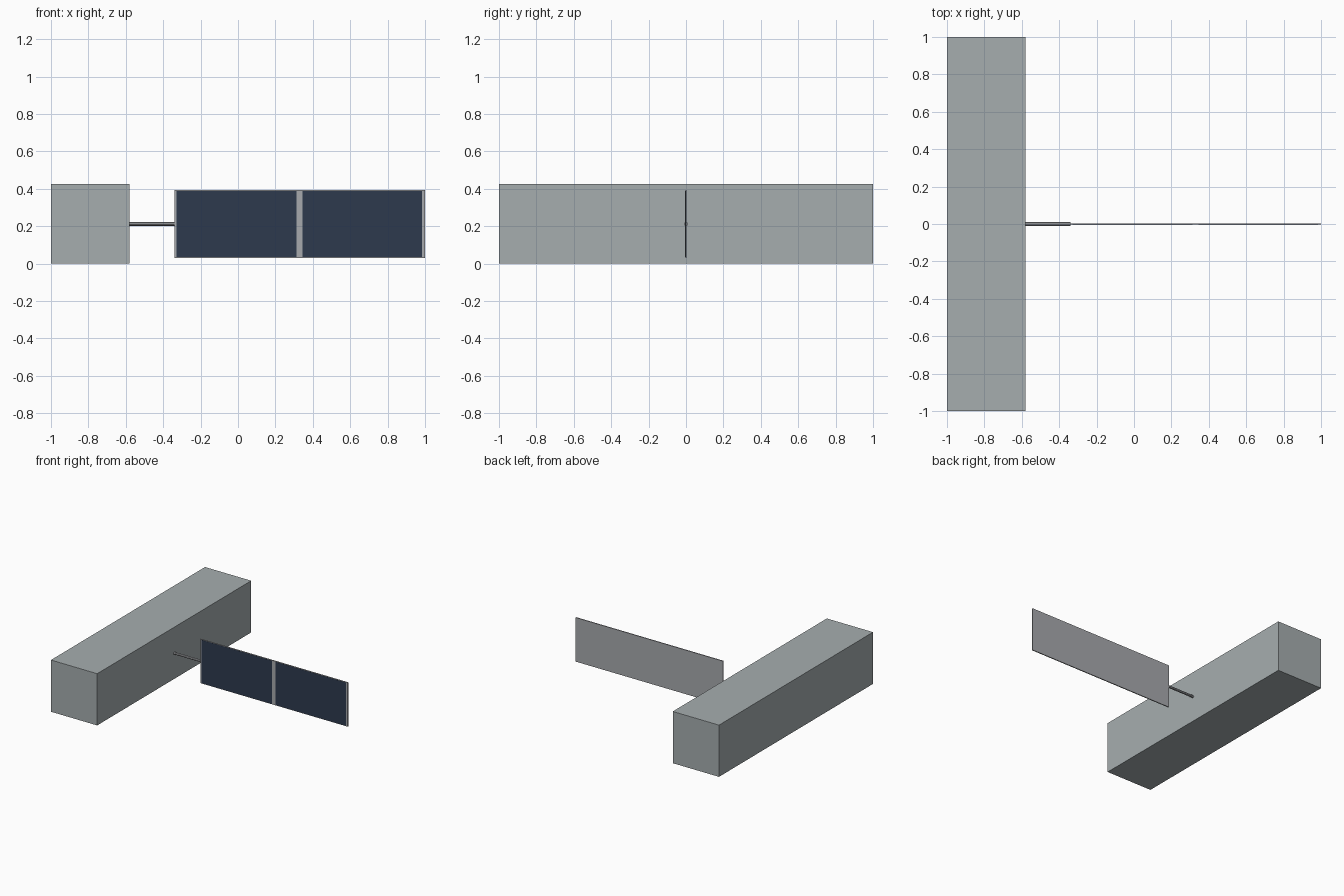
import bpy
from math import pi

cube = bpy.data.objects.get("Cube")
if cube:
    bpy.data.objects.remove(cube, do_unlink=True)


def make_material(name, rgb):
    mat = bpy.data.materials.new(name)
    mat.use_nodes = True
    mat.diffuse_color = (*rgb, 1)
    mat.node_tree.nodes["Principled BSDF"].inputs["Base Color"].default_value = (*rgb, 1)
    return mat


def box(name, low, high, mat):
    bpy.ops.mesh.primitive_cube_add(size=1, location=[(a + b) / 2 for a, b in zip(low, high)])
    ob = bpy.context.object
    ob.name = name
    ob.scale = [b - a for a, b in zip(low, high)]
    bpy.ops.object.transform_apply(location=False, rotation=False, scale=True)
    ob.data.materials.append(mat)
    return ob


body_grey = make_material("body grey", (0.38, 0.42, 0.43))
frame_grey = make_material("frame grey", (0.39, 0.40, 0.42))
cell_navy = make_material("cell navy", (0.026, 0.042, 0.076))

HEIGHT = 0.425
MID = HEIGHT / 2
BODY_END = -0.58
PANEL_START = -0.34
HALF_THICK = 0.004

# Long rectangular body
box("body", (-1, -1, 0), (BODY_END, 1, HEIGHT), body_grey)

# Boom joining the body to the panel
bpy.ops.mesh.primitive_cylinder_add(
    vertices=8, radius=0.01, depth=PANEL_START - BODY_END,
    location=((PANEL_START + BODY_END) / 2, 0, MID), rotation=(0, pi / 2, 0))
boom = bpy.context.object
boom.name = "boom"
boom.data.materials.append(frame_grey)

# Panel backing, with two dark cell plates on its front
box("panel_frame", (PANEL_START, -HALF_THICK, MID - 0.181),
    (1, HALF_THICK, MID + 0.181), frame_grey)
for name, x0, x1 in (("inner_cells", -0.328, 0.314), ("outer_cells", 0.345, 0.985)):
    box(name, (x0, -HALF_THICK - 0.001, MID - 0.177),
        (x1, -HALF_THICK + 0.001, MID + 0.177), cell_navy)
